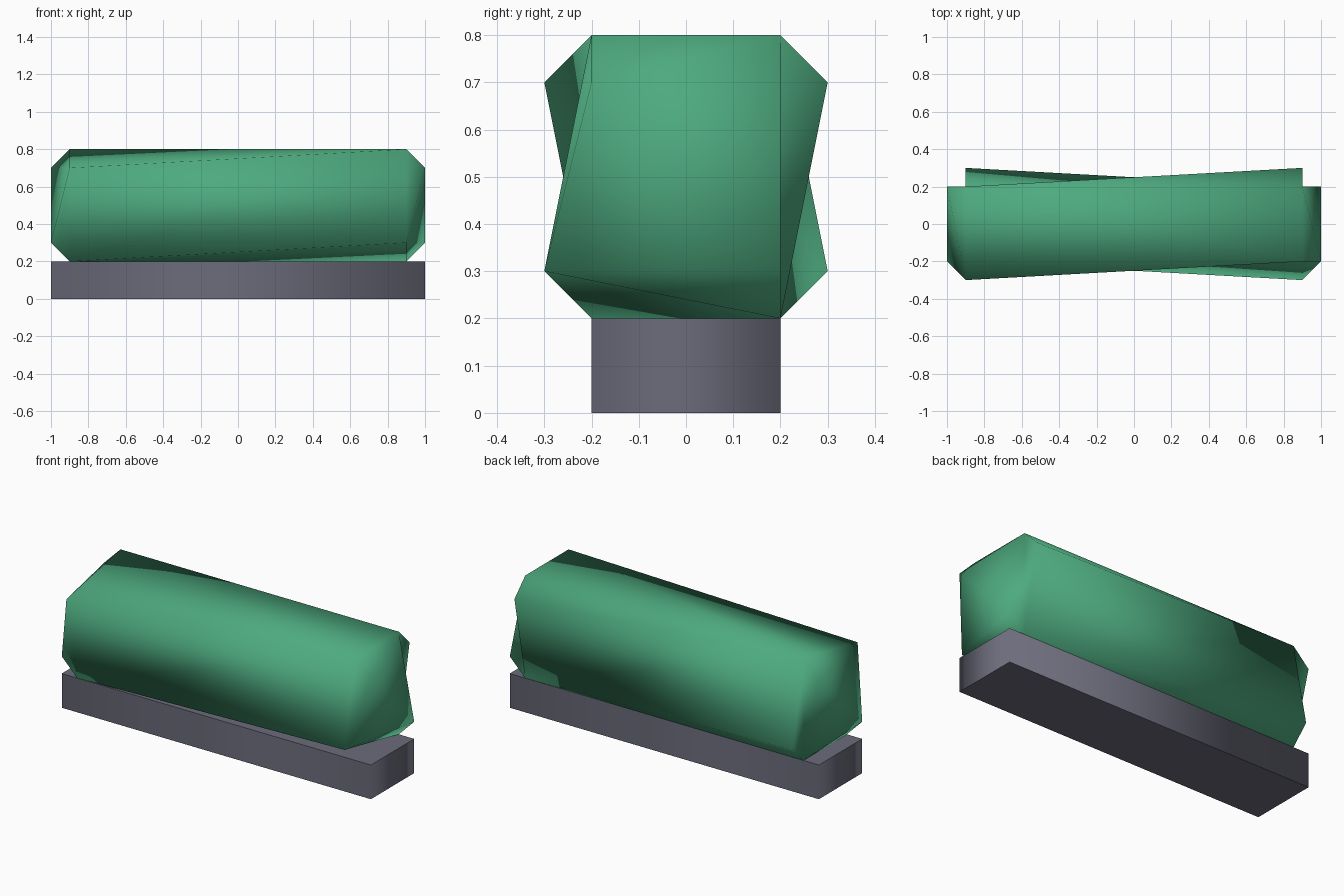
import bpy, bmesh

if "Cube" in bpy.data.objects:
    bpy.data.objects.remove(bpy.data.objects["Cube"])


def material(name, rgb):
    m = bpy.data.materials.new(name)
    m.diffuse_color = (*rgb, 1.0)
    m.use_nodes = True
    m.node_tree.nodes["Principled BSDF"].inputs["Base Color"].default_value = m.diffuse_color
    return m


def finish(bm, name, mat):
    bmesh.ops.recalc_face_normals(bm, faces=bm.faces[:])
    me = bpy.data.meshes.new(name)
    bm.to_mesh(me)
    bm.free()
    me.materials.append(mat)
    ob = bpy.data.objects.new(name, me)
    bpy.context.collection.objects.link(ob)
    return ob


green = material("leaf_green", (0.075, 0.40, 0.21))
grey = material("slate_grey", (0.15, 0.15, 0.20))

# Base: plain slab, smooth around the sides with hard rims
bm = bmesh.new()
bmesh.ops.create_cube(bm, size=1.0)
for v in bm.verts:
    v.co = (v.co.x * 2, v.co.y * 0.4, (v.co.z + 0.5) * 0.2)
bm.normal_update()
for f in bm.faces:
    f.smooth = abs(f.normal.z) < 0.5
    if not f.smooth:
        for e in f.edges:
            e.smooth = False
finish(bm, "base_slab", grey)

# Body: bevelled block whose corners are cut unevenly.
# A corner point is named by the axis it reaches furthest on, then its signs.
HALF, CUT, MID = (1.0, 0.3, 0.3), 0.1, 0.5
SIGN = {"+": 1, "-": -1}


def corner(key, turn):
    axis = "XYZ".index(key[0])
    p = [SIGN[s] * (HALF[i] - (0 if i == axis else CUT))
         for i, s in enumerate(key[1:])]
    if turn:  # half turn about the y axis
        p[0], p[2] = -p[0], -p[2]
    return (round(p[0], 4), round(p[1], 4), round(p[2] + MID, 4))


# One half of the triangles; the other half is the same under a half turn
HALF_BODY = [
    "Y+++ Z++- Z-++",                    # back
    "Z+-+ Y+-- Z---",                    # front
    "Z+++ Z-++ Z+-+", "Z-++ Y--+ Z+-+",  # top
    "Z+++ X++- X+-+", "Y+-- X++- X+-+",  # right end
    "Z+++ Y+++ Z-++",                    # top back bevel
    "Z+++ X+-+ Z+-+",                    # top right bevel
    "X++- Z++- Y+--",                    # bottom right bevel
    "Z+-+ X+-+ Y+--",                    # front right bevel
    "Z+++ X++- Z++-", "Z+++ Z++- Y+++",  # back right notch
]
bm = bmesh.new()
points = {}
for turn in (False, True):
    for tri in HALF_BODY:
        loop = []
        for key in tri.split():
            co = corner(key, turn)
            if co not in points:
                points[co] = bm.verts.new(co)
            loop.append(points[co])
        bm.faces.new(loop).smooth = True
finish(bm, "twisted_body", green)
